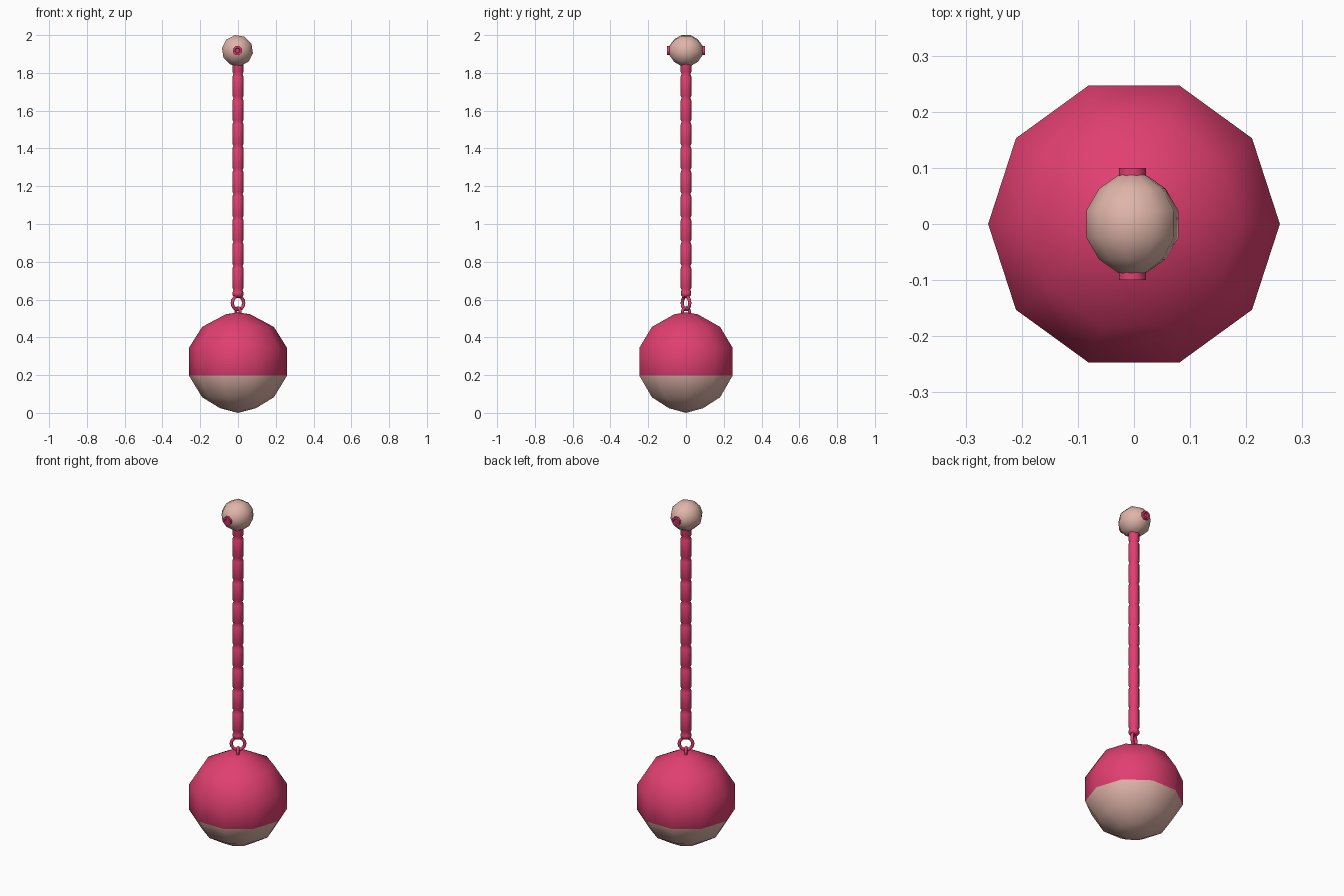
import bpy
import bmesh
from math import cos, sin, pi, radians
from mathutils import Matrix

default = bpy.data.objects.get("Cube")
if default:
    bpy.data.objects.remove(default, do_unlink=True)


def material(name, rgb):
    mat = bpy.data.materials.new(name)
    mat.use_nodes = True
    mat.diffuse_color = (*rgb, 1)
    mat.node_tree.nodes["Principled BSDF"].inputs["Base Color"].default_value = (*rgb, 1)
    return mat


pink = material("raspberry pink", (0.75, 0.05, 0.165))
beige = material("pale beige", (0.74, 0.46, 0.395))


def finish(name, bm, mats, matrix=Matrix(), angle=60):
    bmesh.ops.recalc_face_normals(bm, faces=bm.faces)
    mesh = bpy.data.meshes.new(name)
    bm.to_mesh(mesh)
    bm.free()
    obj = bpy.data.objects.new(name, mesh)
    obj.matrix_world = matrix
    bpy.context.collection.objects.link(obj)
    for mat in mats:
        mesh.materials.append(mat)
    bpy.ops.object.select_all(action="DESELECT")
    obj.select_set(True)
    bpy.context.view_layer.objects.active = obj
    bpy.ops.object.shade_smooth_by_angle(angle=radians(angle))
    return obj


def lathe(name, profile, sides, mats, matrix=Matrix(), turn=0.0, angle=60):
    """Spin (radius, height) points about z; zero radius makes a pole."""
    bm = bmesh.new()
    rings = []
    for r, z in profile:
        count = sides if r > 0 else 1
        rings.append([bm.verts.new((r * cos(turn + 2 * pi * i / sides),
                                    r * sin(turn + 2 * pi * i / sides), z))
                      for i in range(count)])
    for a, b in zip(rings, rings[1:]):
        for i in range(sides):
            j = (i + 1) % sides
            corners = [a[i % len(a)], a[j % len(a)], b[j % len(b)], b[i % len(b)]]
            bm.faces.new(list(dict.fromkeys(corners)))
    return finish(name, bm, mats, matrix, angle)


def link(name, rx, rz, thick, matrix, sides=14, tube=8):
    """Upright oval ring lying in its local xz plane."""
    bm = bmesh.new()
    grid = []
    for i in range(sides):
        a = 2 * pi * i / sides
        grid.append([])
        for k in range(tube):
            b = 2 * pi * k / tube
            out = thick * cos(b)
            grid[-1].append(bm.verts.new(((rx + out) * cos(a), thick * sin(b),
                                          (rz + out) * sin(a))))
    for i in range(sides):
        for k in range(tube):
            n, m = (i + 1) % sides, (k + 1) % tube
            bm.faces.new((grid[i][k], grid[n][k], grid[n][m], grid[i][m]))
    return finish(name, bm, [pink], matrix)


# Large two-tone ball, beige below the lower belt
ball = lathe("large_ball",
             [(0, 0), (0.095, 0.025), (0.19, 0.083), (0.26, 0.198), (0.26, 0.344),
              (0.19, 0.455), (0.065, 0.522), (0, 0.532)], 10, [pink, beige])
for face in ball.data.polygons:
    face.material_index = 1 if face.center.z < 0.198 else 0

# Eyelet on the ball and the link hanging through it
link("ball_eyelet", 0.022, 0.022, 0.008,
     Matrix.Translation((0, 0, 0.535)) @ Matrix.Rotation(radians(123), 4, "Z"))
link("cord_link", 0.036, 0.036, 0.009,
     Matrix.Translation((0, 0, 0.582)) @ Matrix.Rotation(radians(33), 4, "Z"))

# Beaded cord with evenly spaced necks
profile = [(0, 0.612), (0.018, 0.612), (0.029, 0.624), (0.029, 0.638)]
for i in range(10):
    neck = 0.65 + 0.127 * i
    profile += [(0.024, neck), (0.03, neck + 0.013), (0.03, neck + 0.114)]
profile[-1] = (0.03, 1.86)
profile.append((0, 1.86))
lathe("beaded_cord", profile, 10, [pink])

# Small handle ball, with its poles facing front and back
to_y = Matrix.Translation((-0.003, 0, 1.918)) @ Matrix.Rotation(radians(-90), 4, "X")
half = [(0.024, 0.088), (0.06, 0.063), (0.083, 0.024)]
lathe("handle_ball",
      [(0, -0.089)] + [(r, -y) for r, y in half] + half[::-1] + [(0, 0.089)],
      10, [beige], to_y, radians(9))

# Hollow-ended pins at the front and back of the handle
for name, s in (("front_pin", 1), ("back_pin", -1)):
    lathe(name, [(0, s * -0.07), (0.026, s * -0.07), (0.026, s * -0.1),
                 (0.015, s * -0.1), (0.012, s * -0.092), (0, s * -0.092)],
          8, [pink], to_y, radians(22.5), 50)
